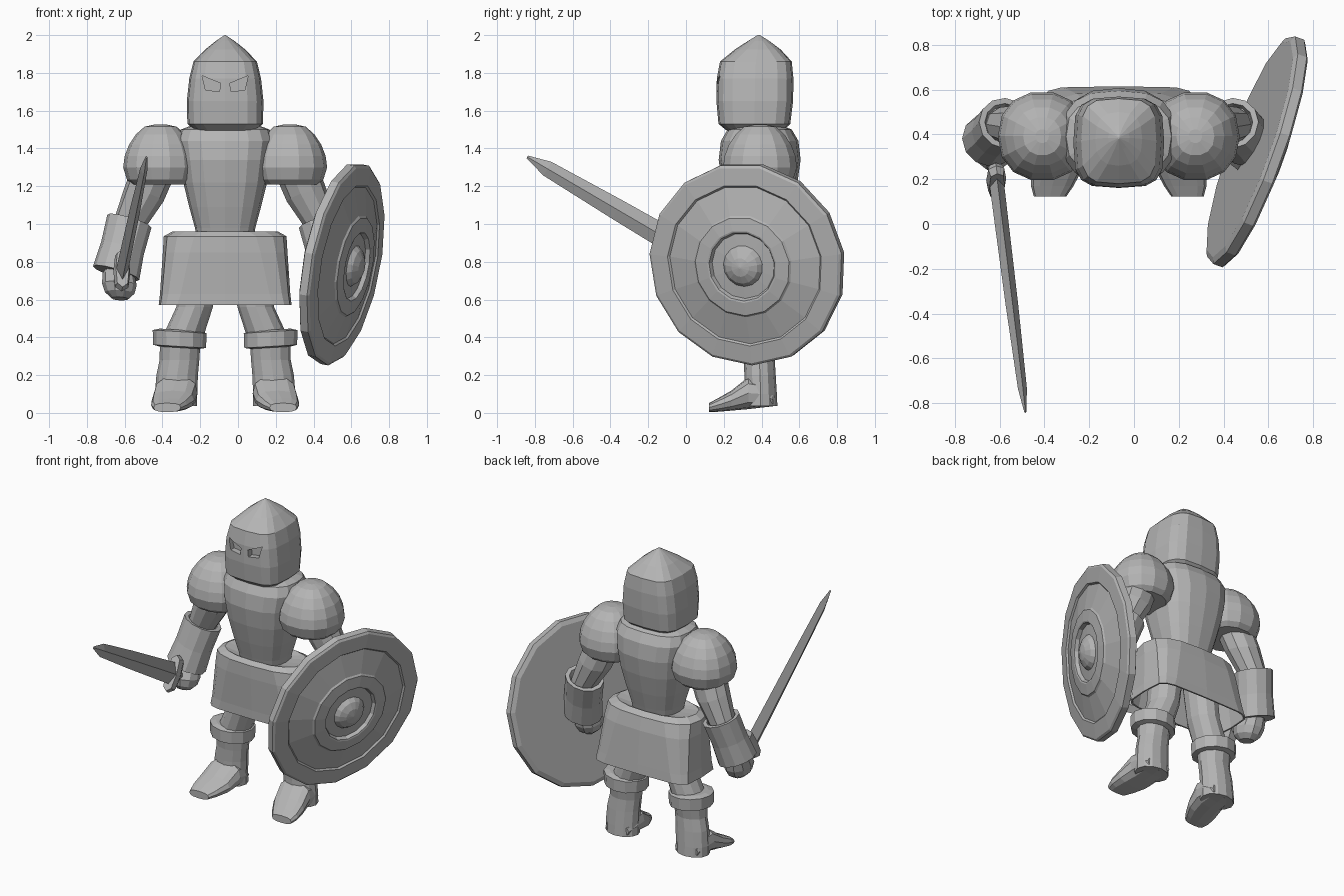
import bpy, bmesh, math
from mathutils import Vector

CX, CY = -0.068, 0.385          # body axis
steel = bpy.data.materials.new("grey_steel")
steel.diffuse_color = (0.46, 0.46, 0.46, 1)


def make(name, bm):
    bmesh.ops.remove_doubles(bm, verts=bm.verts, dist=1e-5)
    bmesh.ops.recalc_face_normals(bm, faces=bm.faces)
    me = bpy.data.meshes.new(name)
    bm.to_mesh(me)
    bm.free()
    me.materials.append(steel)
    ob = bpy.data.objects.new(name, me)
    bpy.context.collection.objects.link(ob)
    return ob


def loft(name, rings, n=12, power=2.0, axis=(0, 0, 1), side=(1, 0, 0), turn=0.0, mirror=False):
    """Skin rings of (centre, radius along side, radius across, optional power); squarer for power > 2."""
    w = Vector(axis).normalized()
    u = Vector(side)
    u = (u - w * u.dot(w)).normalized()
    v = w.cross(u)
    for f in (1, -1) if mirror else (1,):
        bm = bmesh.new()
        loops = []
        for c, a, b, *own in rings:
            e = 2 / (own[0] if own else power)
            loop = []
            for i in range(n):
                t = 2 * math.pi * (i + turn) / n
                ct, st = math.cos(t), math.sin(t)
                p = Vector(c) + u * a * math.copysign(abs(ct) ** e, ct) \
                    + v * b * math.copysign(abs(st) ** e, st)
                if f < 0:
                    p.x = 2 * CX - p.x
                loop.append(bm.verts.new(p))
            loops.append(loop)
        for A, B in zip(loops, loops[1:]):
            for i in range(n):
                j = (i + 1) % n
                bm.faces.new((A[i], A[j], B[j], B[i]))
        bm.faces.new(loops[0])
        bm.faces.new(loops[-1])
        label = name if not mirror else ("right_" if f > 0 else "left_") + name
        ob = make(label, bm)
    return ob


def column(rows):
    """Rings on the body axis from (height, depth position, radii...)."""
    return [((CX, y, z), *r) for z, y, *r in rows]


# Helmet: rounded box with a pointed crown
helmet = loft("helmet", column([
    (1.495, .365, .16, .15), (1.53, .362, .20, .19), (1.65, .364, .203, .203),
    (1.77, .366, .19, .203), (1.86, .37, .168, .19), (1.925, .38, .105, .12, 2.6),
    (1.97, .385, .048, .055, 2), (2.0, .385, .003, .006, 2)]), n=16, power=3.6)

# Eye slits cut into the face plate
for s in (1, -1):
    bm = bmesh.new()
    outline = [(-.122, 1.785), (-.025, 1.745), (-.03, 1.70), (-.104, 1.71)]
    near = [bm.verts.new((CX + s * x, .10, z)) for x, z in outline]
    far = [bm.verts.new((CX + s * x, .205, z)) for x, z in outline]
    bm.faces.new(near)
    bm.faces.new(far)
    for i in range(4):
        j = (i + 1) % 4
        bm.faces.new((near[i], near[j], far[j], far[i]))
    cutter = make("eye_cutter", bm)
    cutter.hide_render = True
    cutter.hide_set(True)
    mod = helmet.modifiers.new("eye_slit", "BOOLEAN")
    mod.operation = "DIFFERENCE"
    mod.solver = "EXACT"
    mod.object = cutter

# Breastplate
loft("breastplate", column([(z, .39, a, b) for z, a, b in [
    (.92, .15, .125), (.98, .16, .14), (1.09, .19, .17), (1.22, .222, .2), (1.34, .24, .217),
    (1.44, .255, .205), (1.50, .235, .17), (1.525, .17, .11)]]), n=16, power=2.7)

# Skirt: open below, from a rounded waist to a square hem
loft("skirt", column([
    (.92, .40, .31, .16, 2.8), (.85, .41, .322, .172, 3.4), (.57, .43, .342, .175, 6),
    (.57, .43, .352, .185, 6), (.63, .427, .345, .183, 5), (.85, .41, .33, .18, 3.4),
    (.935, .40, .325, .17, 2.8), (.96, .395, .28, .14, 2.4), (.94, .39, .15, .12, 2.4)]), n=16)

# Domed shoulder plates, widest low down
dome = [(1.21, .15), (1.235, .178), (1.30, .198), (1.36, .19), (1.42, .167), (1.475, .13),
        (1.515, .085), (1.527, .03)]
loft("shoulder_plate", [((-.41, .392, z), r, r * 1.01) for z, r in dome],
     n=14, power=2.2, mirror=True)

# Arms, flared gauntlets and fists
arm = Vector((-.11, -.07, -.36))
loft("upper_arm", [((-.44, .41, 1.30), .115, .11), ((-.50, .43, 1.15), .11, .105),
                   ((-.575, .44, 1.0), .085, .085), ((-.61, .42, .88), .08, .08)],
     n=10, axis=arm, mirror=True)
loft("gauntlet", [((-.578, .44, .98), .088, .085), ((-.575, .45, 1.015), .095, .09),
                  ((-.575, .45, 1.015), .122, .115), ((-.612, .41, .87), .118, .112),
                  ((-.645, .375, .74), .128, .12), ((-.645, .375, .74), .08, .075)],
     n=12, axis=arm, mirror=True)
loft("fist", [((-.635, .375, .77), .06, .06), ((-.632, .36, .735), .085, .085),
              ((-.628, .335, .68), .092, .1), ((-.626, .325, .635), .078, .085),
              ((-.625, .32, .605), .045, .05)], n=10, axis=(-.02, -.07, -.36), mirror=True)

# Legs, knee bands and pointed boots
loft("thigh", [((-.20, CY, .80), .10, .115), ((-.23, CY, .56), .097, .11),
               ((-.285, CY, .42), .107, .105)], n=12, mirror=True)
loft("knee_band", [((-.309, CY, .345), .105, .10), ((-.309, CY, .352), .14, .13),
                   ((-.309, CY, .43), .143, .133), ((-.309, CY, .44), .105, .10)],
     n=12, axis=(.06, 0, 1), mirror=True)
loft("greave", [((-.305, .39, .40), .108, .10), ((-.31, .388, .28), .105, .082),
                ((-.322, .392, .20), .11, .083), ((-.328, .395, .10), .112, .086),
                ((-.328, .395, .036), .112, .089)], n=12, mirror=True)
loft("boot", [((-.326, .46, .07), .085, .035), ((-.326, .40, .10), .112, .072),
              ((-.328, .33, .105), .114, .085), ((-.345, .24, .065), .112, .053),
              ((-.365, .17, .042), .095, .036), ((-.375, .122, .028), .072, .024)],
     n=12, power=2.6, axis=(0, -1, 0), mirror=True)

# Round shield: stepped rings around a domed boss
normal = Vector((.926, -.333, -.176)).normalized()
centre = Vector((.535, .33, .792))
profile = [(.515, -.02), (.543, -.008), (.543, .035), (.53, .045), (.435, .055), (.425, .045),
           (.275, .085), (.265, .095), (.195, .105), (.185, .102), (.175, .08), (.11, .085),
           (.09, .11), (.05, .13), (.005, .138)]
loft("shield", [(centre + normal * h, r, r) for r, h in profile], n=15, axis=normal,
     side=(0, 0, 1), turn=.5)

# Sword: axis runs from the fist to the raised tip
hilt, tip = Vector((-.618, .22, .735)), Vector((-.485, -.84, 1.355))
d = tip - hilt


def sword_part(name, rows, n=4, power=2.0):
    loft(name, [(hilt + d * t, a, b) for t, a, b in rows], n=n, power=power, axis=d,
         side=(0, .5, .85))


sword_part("blade", [(0, .07, .033), (.55, .056, .028), (.9, .042, .02), (1, .008, .005)])
sword_part("guard", [(-.005, .095, .035), (.02, .12, .045), (.05, .115, .035)], n=8, power=3)
sword_part("grip", [(-.15, .028, .028), (0, .03, .03)], n=8)
